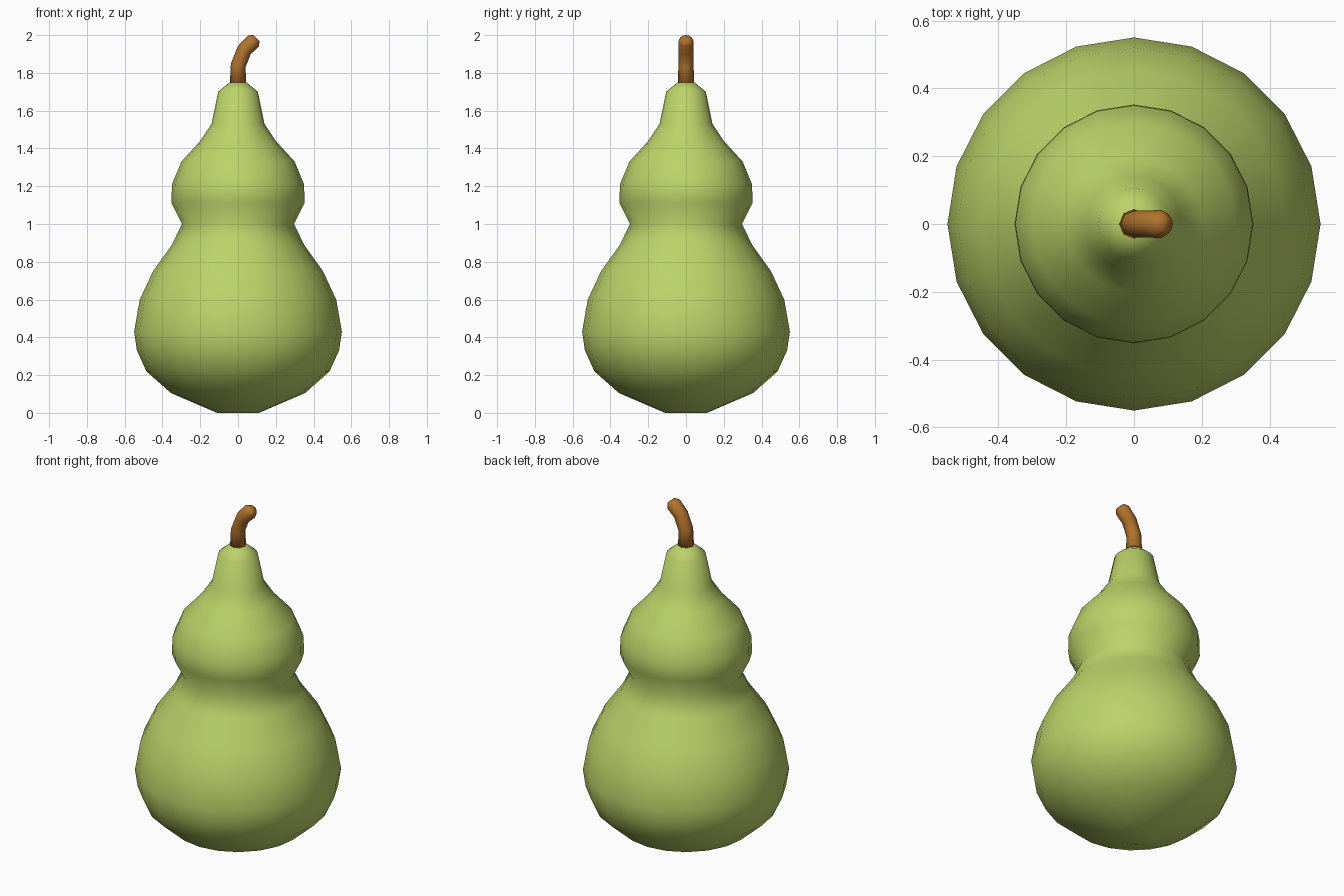
import bpy
import bmesh
import math
from mathutils import Vector

cube = bpy.data.objects.get("Cube")
if cube:
    bpy.data.objects.remove(cube, do_unlink=True)


def make_material(name, rgb):
    mat = bpy.data.materials.new(name)
    mat.use_nodes = True
    colour = (*rgb, 1.0)
    mat.diffuse_color = colour
    mat.node_tree.nodes["Principled BSDF"].inputs["Base Color"].default_value = colour
    return mat


def make_tube(name, rings, sides, mat):
    """Skin a closed tube; each ring is (x, z, radius, tilt toward +x)."""
    bm = bmesh.new()
    loops = []
    for x, z, radius, tilt in rings:
        across = Vector((math.cos(tilt), 0, -math.sin(tilt)))
        depth = Vector((0, 1, 0))
        loop = []
        for i in range(sides):
            a = math.tau * i / sides
            offset = across * math.cos(a) + depth * math.sin(a)
            loop.append(bm.verts.new(Vector((x, 0, z)) + offset * radius))
        loops.append(loop)
    for low, high in zip(loops, loops[1:]):
        for i in range(sides):
            j = (i + 1) % sides
            bm.faces.new((low[i], low[j], high[j], high[i]))
    bm.faces.new(loops[0][::-1])
    bm.faces.new(loops[-1])
    mesh = bpy.data.meshes.new(name)
    bm.to_mesh(mesh)
    bm.free()
    mesh.materials.append(mat)
    obj = bpy.data.objects.new(name, mesh)
    bpy.context.collection.objects.link(obj)
    for poly in mesh.polygons:
        poly.use_smooth = True
    return obj


green = make_material("gourd green", (0.50, 0.65, 0.14))
brown = make_material("stem brown", (0.44, 0.17, 0.027))

# Gourd body: round base, pinched waist, upper bulb and narrow neck
body_profile = [
    (0.11, 0.0), (0.355, 0.105), (0.485, 0.22), (0.535, 0.33),
    (0.55, 0.43), (0.52, 0.60), (0.45, 0.75), (0.35, 0.89),
    (0.297, 1.0), (0.352, 1.11), (0.35, 1.21), (0.30, 1.33),
    (0.20, 1.44), (0.14, 1.53), (0.105, 1.70), (0.045, 1.75),
]
make_tube("gourd_body", [(0, z, r, 0) for r, z in body_profile], 20, green)

# Bent stem with a rounded tip
stem_rings = [
    (0.0, 1.73, 0.044, 0), (0.001, 1.84, 0.04, 0.25),
    (0.033, 1.92, 0.04, 0.55), (0.081, 1.968, 0.041, 0.8),
    (0.098, 1.984, 0.024, 0.8),
]
make_tube("stem", stem_rings, 8, brown)
